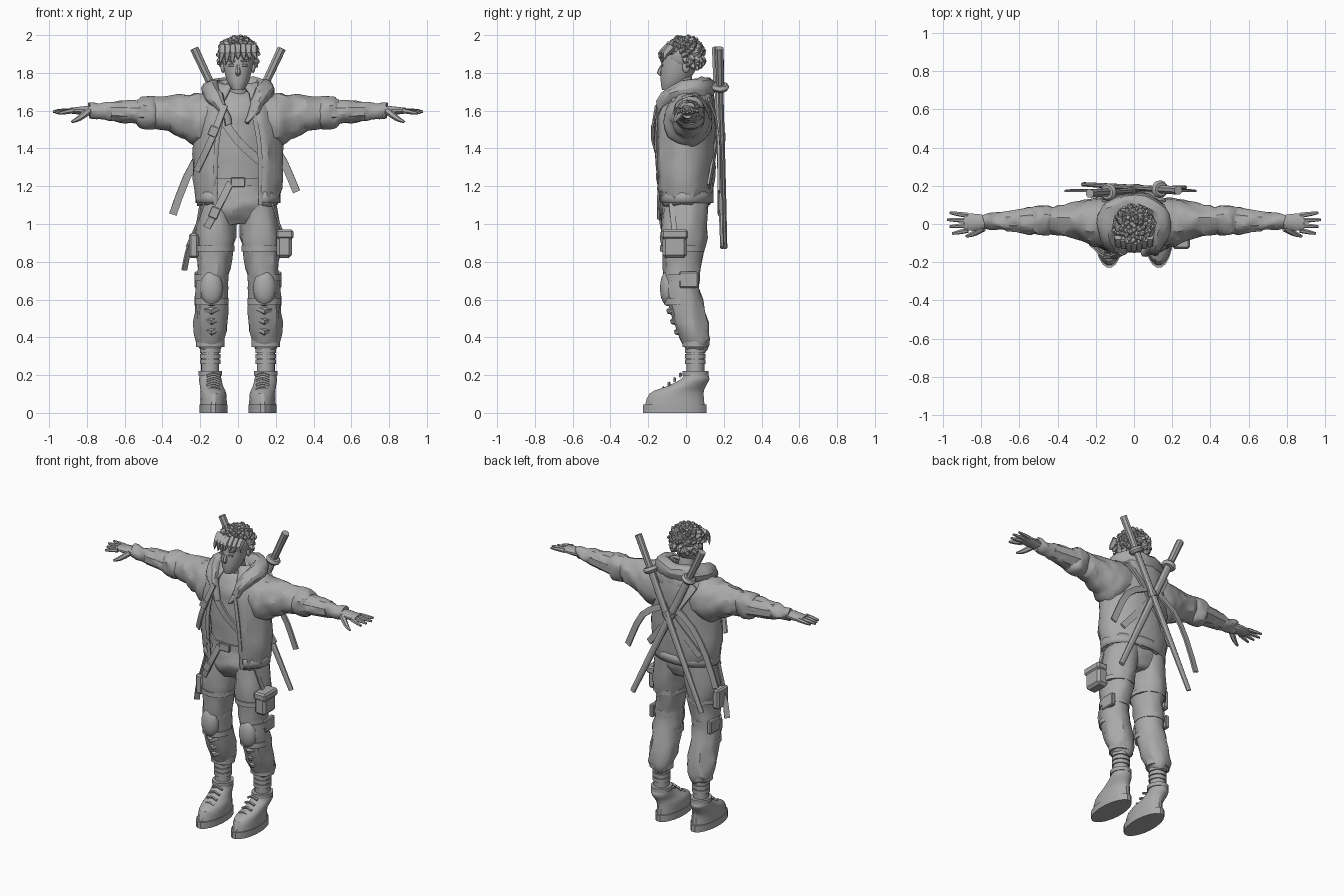
import bpy, bmesh, math, random
from mathutils import Vector, Matrix, noise

random.seed(4)
cube = bpy.data.objects.get("Cube")
if cube:
    bpy.data.objects.remove(cube, do_unlink=True)

X, Y, Z = Vector((1, 0, 0)), Vector((0, 1, 0)), Vector((0, 0, 1))
DIAGONAL = X + Z
FOLDS = .015
CLOTH = .014
GREY = (.4, .4, .4, 1)

grey = bpy.data.materials.new("plain grey")
grey.use_nodes = True
grey.diffuse_color = GREY
grey.node_tree.nodes["Principled BSDF"].inputs["Base Color"].default_value = GREY
made = []


def finish(name, bm, pair=False, wrinkle=0, thick=0):
    """Turn a bmesh into an object, optionally creased, thickened or mirrored."""
    if wrinkle:
        for vert in bm.verts:
            vert.co += noise.noise_vector(vert.co * 17) * wrinkle
    bmesh.ops.recalc_face_normals(bm, faces=bm.faces)
    mesh = bpy.data.meshes.new(name)
    bm.to_mesh(mesh)
    bm.free()
    mesh.materials.append(grey)
    ob = bpy.data.objects.new(name, mesh)
    bpy.context.collection.objects.link(ob)
    if thick:
        ob.modifiers.new("thickness", 'SOLIDIFY').thickness = thick
    if pair:
        ob.modifiers.new("other side", 'MIRROR').use_mirror_merge = False
    made.append(ob)


def sample(values, t):
    """Read a smooth curve through evenly spaced values."""
    last = len(values) - 1
    if last == 0:
        return values[0]
    t = min(max(t, 0), 1) * last
    i = min(int(t), last - 1)
    u = t - i
    a, b, c, d = (values[min(max(i + k, 0), last)] for k in (-1, 0, 1, 2))
    return b + (c - a + (a * 2 - b * 5 + c * 4 - d + ((b - c) * 3 + d - a) * u) * u) * (u / 2)


def add_sweep(bm, points, radii, sides=8, steps=6, wide=None, flat=(1,), axis=None, gap=None):
    """Sweep an ellipse along a path; a gap leaves the front open."""
    points = [Vector(p) for p in points]
    across, rows = wide, []
    for step in range(steps + 1):
        t = step / steps
        along = axis or (sample(points, t + .05) - sample(points, t - .05)).normalized()
        across = across or along.orthogonal()
        across = (across - along * across.dot(along)).normalized()
        depth = along.cross(across) * sample(flat, t)
        row = []
        for k in range(sides):
            angle = math.tau * (k + .5) / sides
            if gap:
                edge = sample(gap, t)
                angle = edge - math.pi / 2 + (math.tau - 2 * edge) * k / (sides - 1)
            offset = across * math.cos(angle) + depth * math.sin(angle)
            row.append(bm.verts.new(sample(points, t) + offset * sample(radii, t)))
        rows.append(row)
    for low, high in zip(rows, rows[1:]):
        for k in range(sides - 1 if gap else sides):
            j = (k + 1) % sides
            bm.faces.new((low[k], low[j], high[j], high[k]))
    if not gap:
        bm.faces.new(rows[0])
        bm.faces.new(rows[-1])


def sweep(name, points, radii, pair=False, wrinkle=0, thick=0, **shape):
    bm = bmesh.new()
    add_sweep(bm, points, radii, **shape)
    finish(name, bm, pair, wrinkle, thick)


def garment(name, points, radii, **options):
    sweep(name, points, radii, sides=24, steps=16, wrinkle=FOLDS, **options)


def band(name, centre, radius, height, flat=1, pair=True, **options):
    """A level ring of cloth, leather or rubber."""
    half = Z * height / 2
    sweep(name, [centre - half, centre + half], [radius], sides=20, steps=2,
          wide=X, axis=Z, flat=(flat,), pair=pair, **options)


def strap(name, points, width, wide, pair=False):
    sweep(name, points, [width], sides=4, wide=wide, flat=(.3,), pair=pair)


def box(name, centre, size, turn=0, pair=False):
    bm = bmesh.new()
    bmesh.ops.create_cube(bm, size=1)
    bmesh.ops.scale(bm, vec=size, verts=bm.verts)
    bmesh.ops.bevel(bm, geom=bm.edges[:], offset=min(size) / 5, segments=1, affect='EDGES')
    bm.transform(Matrix.Translation(centre) @ Matrix.Rotation(turn, 4, 'Y'))
    finish(name, bm, pair)


def ball(name, centre, size, pair=False, wrinkle=0):
    bm = bmesh.new()
    bmesh.ops.create_icosphere(bm, subdivisions=3, radius=1)
    bm.transform(Matrix.Translation(centre) @ Matrix.Diagonal((*size, 1)))
    finish(name, bm, pair, wrinkle)


# Joints on the model's left side
SKULL = Vector((0, -.01, 1.89))
ELBOW = Vector((.5, .02, 1.59))
WRIST = Vector((.79, .01, 1.6))
THIGH = Vector((.125, -.02, .87))
KNEE = Vector((.14, -.02, .66))
ANKLE = Vector((.147, .05, .3))
WAIST = Vector((0, -.01, 1.22))
SOLE = Vector((.13, -.06, .022))

# Head, face and neck
sweep("head", [(0, -.09, 1.71), (0, -.06, 1.76), (0, -.03, 1.85), SKULL + Z * .04, SKULL + Z * .08],
      [.03, .06, .08, .08, .04], sides=20, steps=12, wide=X, axis=Z, flat=(1.25,))
sweep("neck", [(0, .01, 1.6), (0, -.02, 1.78)], [.06, .05], sides=16)
sweep("nose", [(0, -.12, 1.85), (0, -.14, 1.8), (0, -.12, 1.79)], [.007, .014, .007], sides=6)
ball("ears", (.08, 0, 1.83), (.012, .02, .03), pair=True)
box("eyebrows", (.037, -.125, 1.865), (.045, .012, .01), turn=-.15, pair=True)
box("eyes", (.035, -.125, 1.84), (.03, .008, .012), pair=True)

# Spiky hair: a scalp with swirled tufts and a fringe
ball("scalp", SKULL, (.094, .1, .08), wrinkle=.008)
bm = bmesh.new()
tufts = 150
for i in range(tufts):
    height = 1 - 1.6 * i / tufts
    spin = i * 2.4
    out = Vector((math.cos(spin), math.sin(spin), 0)) * math.sqrt(1 - height * height) + Z * height
    on_face = out.y < -.2 and height < .15
    on_ears = out.y < .2 and height < -.2
    if on_face or on_ears:
        continue
    root = SKULL + out * .085
    swirl = Z.cross(out) * random.uniform(-.03, .03)
    droop = Z * (.01 if height > 0 else -.025) * (1 - abs(height))
    tip = root + out * random.uniform(.02, .035) + swirl + droop
    add_sweep(bm, [root - out * .01, root.lerp(tip, .5) + out * .005, tip], [.022, .016, .001], sides=5, steps=3)
for i in range(-3, 4):
    x = i * .028
    reach = .1 if i < 0 else .07
    brow = Vector((x, -.135 + abs(x) * .3, 1.9))
    add_sweep(bm, [brow + Vector((0, .04, .04)), brow, brow + Vector((x / 5, 0, .04 - reach))],
              [.022, .018, .001], sides=5, steps=4)
finish("hair", bm)

# Shirt, open jacket and hood
garment("shirt", [(0, -.01, 1.1), (0, -.01, 1.4), (0, -.01, 1.6), (0, 0, 1.7)], [.16, .18, .16, .07], wide=X, flat=(.68,))
garment("jacket", [(0, -.01, 1.1), (0, -.01, 1.2), (0, -.01, 1.4), (0, 0, 1.6), (0, .02, 1.7), (0, .02, 1.75)],
        [.21, .235, .235, .22, .16, .1], wide=X, axis=Z, flat=(.68, .7, .75), gap=(.6, .3), thick=CLOTH)
band("jacket_hem", Vector((0, -.01, 1.14)), .226, .06, flat=.69, pair=False, gap=(.62,), thick=CLOTH)
sweep("jacket_zip", [(.12, -.13, 1.1), (.115, -.16, 1.4), (.08, -.15, 1.6)], [.014], sides=6, wide=X, flat=(.5,), pair=True)
half_hood = [Vector(p) for p in ((.05, -.15, 1.53), (.1, -.12, 1.64), (.14, -.04, 1.7), (.12, .07, 1.72))]
other_half = [p.reflect(X) for p in reversed(half_hood)]
hood_sizes = [.015, .035, .05, .052]
sweep("hood_collar", half_hood + [(0, .11, 1.72)] + other_half, hood_sizes + [.05] + hood_sizes[::-1],
      sides=12, steps=24, wrinkle=FOLDS)
ball("hood_bag", (0, .09, 1.65), (.155, .06, .1), wrinkle=FOLDS)

# Sleeves, rolled cuffs, forearms and bracers
garment("sleeves", [(.08, .01, 1.58), (.2, .01, 1.55), (.3, .02, 1.57), (.44, .02, 1.59)], [.13, .145, .11, .08],
        wide=Z, axis=X, flat=(.88,), pair=True)
garment("rolled_cuffs", [ELBOW - X * .08, ELBOW + X * .04], [.07, .087, .085, .07], wide=Z, axis=X, flat=(.9,), pair=True)
garment("forearms", [ELBOW, WRIST], [.068, .06, .045, .035], wide=Z, flat=(1.05,), pair=True)
sweep("bracers", [ELBOW, ELBOW.lerp(WRIST, .6)], [.065, .053], wide=Z, flat=(1.25, 1.05), steps=2, pair=True)

# Hands
sweep("palms", [WRIST - X * .02, WRIST + X * .1], [.035, .045, .045], sides=12, wide=Y, flat=(.8, .5, .35), pair=True)
for k in range(4):
    spread = Y * (.035 - .026 * k)
    knuckle = WRIST + X * .08 + spread
    reach = .11 - .014 * abs(k - 1)
    sweep("fingers", [knuckle, knuckle + X * reach + spread * .4 - Z * .005 * k], [.014, .012, .007], sides=6, pair=True)
sweep("thumbs", [WRIST - Y * .03, WRIST + Vector((.05, -.06, -.04)), WRIST + Vector((.09, -.075, -.06))],
      [.02, .015, .007], sides=6, pair=True)

# Trousers, belt and knee protection
garment("hips", [(0, -.01, 1), (0, -.01, 1.08), WAIST], [.12, .195, .175], wide=X, flat=(.67,))
garment("trouser_legs", [(.095, 0, 1.15), (.12, -.01, .95), (.125, -.02, .8), KNEE, (.14, .02, .5),
                         ANKLE + Z * .08, ANKLE + Z * .03],
        [.1, .105, .09, .085, .09, .08, .05], wide=X, flat=(1.2, 1.1, .9), axis=-Z, pair=True)
band("trouser_cuffs", ANKLE + Z * .07, .077, .04, flat=.9)
band("belt", WAIST, .18, .04, flat=.7, pair=False)
box("belt_buckle", WAIST - Y * .13, (.075, .02, .05))
ball("knee_pads", KNEE - Y * .075, (.06, .043, .095), pair=True)
box("side_knee_plates", KNEE + Vector((.075, .035, .045)), (.03, .1, .085), pair=True)
for height in (.055, -.07):
    band("knee_straps", KNEE + Z * height, .09, .035, flat=1.07)
for k in range(3):
    fold = KNEE - Z * (.12 + .055 * k) + Y * .02 * k
    sweep("shin_folds", [fold + Vector((-.07, .02, .04)), fold - Y * .065, fold + Vector((.075, .02, .03))],
          [.012, .02, .012], sides=6, pair=True)

# Ankle wraps and boots
sweep("ankles", [ANKLE - Z * .1, ANKLE + Z * .06], [.048], sides=14, pair=True)
for k in range(-1, 2):
    band("ankle_wraps", ANKLE + Z * .03 * k, .055, .024)
band("boot_soles", SOLE, .075, .044, flat=2.27)
sweep("boots", [SOLE, SOLE + Vector((0, .01, .08)), (.14, 0, .14), ANKLE - Z * .12, ANKLE - Z * .08],
      [.072, .069, .062, .06, .052], sides=20, steps=12, wide=X, axis=Z, flat=(2.25, 2.1, 1.7, 1.25, 1.1), pair=True)
band("boot_collars", ANKLE - Z * .09, .064, .025, flat=1.1)
for k in range(4):
    lace = SOLE + Vector((0, -.06, .1)) + Vector((0, .03, .024)) * k
    sweep("boot_laces", [lace - X * .035, lace + Z * .012, lace + X * .035], [.008], sides=5, pair=True)

# Chest straps and the loose belt
strap("chest_strap", [(-.1, -.13, 1.58), (0, -.14, 1.44), (.12, -.12, 1.33)], .03, DIAGONAL)
strap("jacket_strap", [(-.07, -.155, 1.63), (-.14, -.175, 1.45), (-.22, -.11, 1.28)], .024, DIAGONAL)
box("jacket_strap_buckle", (-.13, -.175, 1.49), (.05, .018, .055), turn=.4)
strap("hanging_belt", [(-.04, -.14, 1.22), (-.1, -.145, 1.1), (-.165, -.125, .98)], .026, DIAGONAL)
box("hanging_belt_buckle", (-.125, -.145, 1.06), (.05, .018, .06), turn=.4)

# Thigh pouches and straps
band("thigh_straps", THIGH, .108, .03, flat=1.1)
box("left_pouch", THIGH + Vector((.12, -.04, .015)), (.08, .13, .13))
box("left_pouch_flap", THIGH + Vector((.123, -.04, .075)), (.09, .14, .05))
box("right_pouch", THIGH.reflect(X) + Vector((-.11, -.01, .015)), (.05, .11, .13))
strap("pouch_straps", [(.17, -.08, 1.14), (.235, -.06, .95)], .02, Y, pair=True)
strap("thigh_ribbon", [(-.24, -.03, .93), (-.265, -.04, .85), (-.285, -.03, .755)], .024, X + Y)

# Crossed swords with grips, guards and scabbards
for side in (1, -1):
    layer = Y * .008 * side
    top = Vector((side * .232, .168, 1.93)) + layer
    tip = Vector((side * -.262, .2, .875)) + layer
    guard, mouth, belly = (top.lerp(tip, t) for t in (.18, .21, .43))
    sweep("sword_grip", [top, guard], [.024, .022], steps=2)
    sweep("sword_guard", [guard, mouth], [.035, .047, .035], sides=12, steps=4)
    sweep("scabbard", [mouth, tip], [.025, .023, .018], wide=X, flat=(.65,))
    sweep("scabbard_band", [belly, belly.lerp(tip, .05)], [.03], wide=X, flat=(.7,), steps=1)
    strap("back_strap", [(side * .15, .12, 1.66), (side * .05, .165, 1.5), (side * -.19, .12, 1.2)], .028, X)

# Ribbons trailing behind the jacket
strap("right_ribbon", [(-.04, .165, 1.5), (-.17, .175, 1.41), (-.27, .175, 1.25), (-.345, .175, 1.05)], .028, X)
strap("left_ribbon", [(.04, .165, 1.5), (.2, .175, 1.4), (.31, .175, 1.17)], .028, X)

# Smooth shading with sharp creases kept
bpy.ops.object.select_all(action='DESELECT')
for ob in made:
    ob.select_set(True)
bpy.context.view_layer.objects.active = made[0]
bpy.ops.object.shade_smooth_by_angle(angle=math.radians(28))
